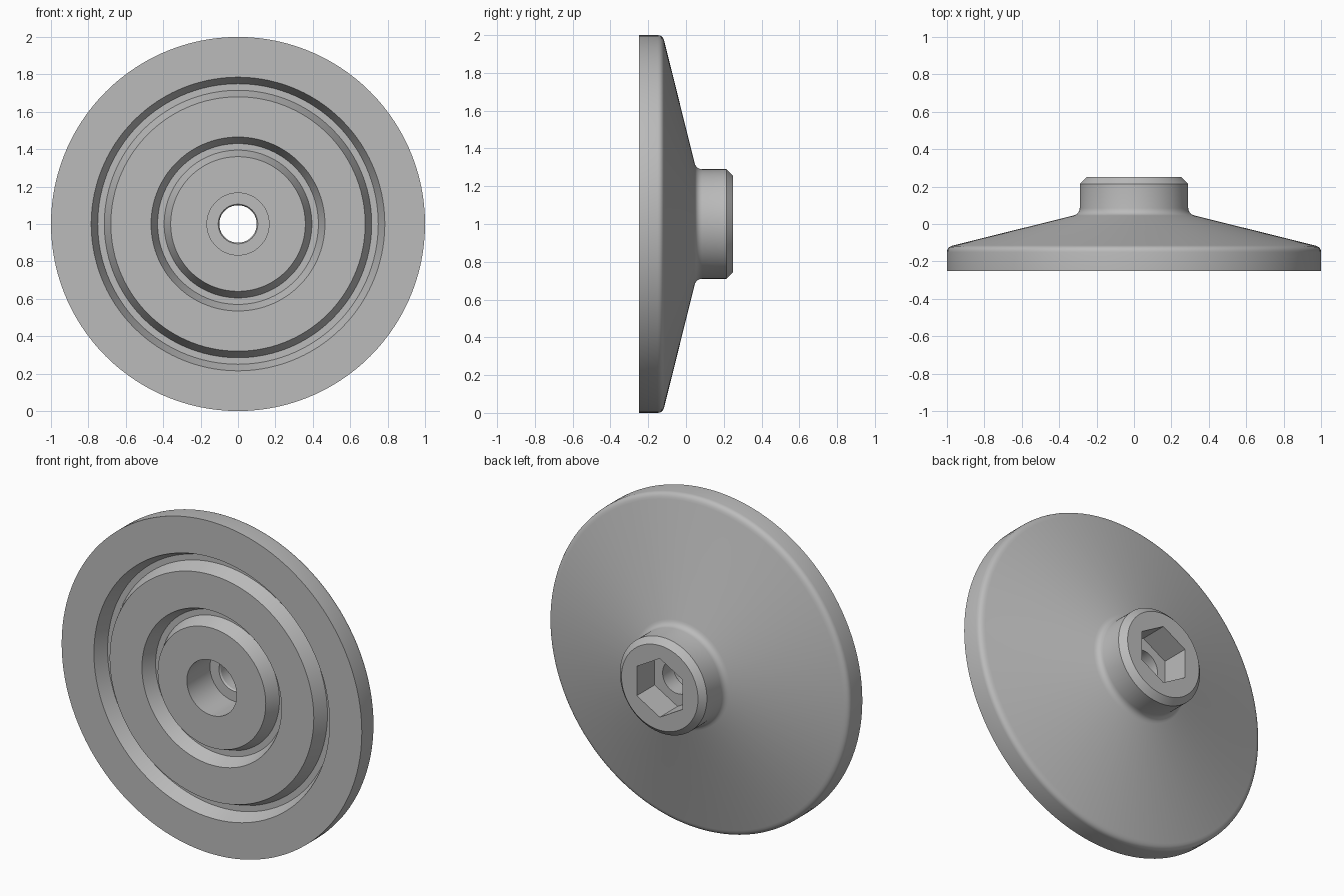
import bpy, bmesh, math

if "Cube" in bpy.data.objects:
    bpy.data.objects.remove(bpy.data.objects["Cube"], do_unlink=True)

SEGMENTS = 120
FRONT, BACK = -0.25, 0.25

grey = bpy.data.materials.new("plain_grey")
grey.use_nodes = True
colour = (0.5, 0.5, 0.5, 1)
grey.diffuse_color = colour
grey.node_tree.nodes["Principled BSDF"].inputs["Base Color"].default_value = colour


def groove(outer, wall=0.035, depth=0.08):
    """Trapezoid groove in the front face, from the outside inwards."""
    floor = FRONT + depth
    return [(outer, FRONT), (outer - wall, floor),
            (outer - 2 * wall, floor), (outer - 3 * wall, FRONT)]


def fillet(start, corner, end, steps=5):
    """Rounded corner as a quadratic curve."""
    pts = []
    for i in range(steps + 1):
        t = i / steps
        pts.append(tuple((1 - t) ** 2 * a + 2 * t * (1 - t) * b + t * t * c
                         for a, b, c in zip(start, corner, end)))
    return pts


def hex_radius(flat, i):
    """Distance to a hexagon's side, with a corner straight up."""
    sixth = SEGMENTS // 6
    return flat / math.cos(math.radians((i % sixth) / sixth * 60 - 30))


# Closed section as (radius, y): outer rim, sloped back, hub
section = [(1.0, FRONT)]
section += fillet((1.0, -0.15), (1.0, -0.122), (0.965, -0.114))
section += fillet((0.325, 0.045), (0.292, 0.053), (0.29, 0.085))
section += [(0.29, 0.215), (0.255, BACK)]
# Hex socket in the hub
hex_start = len(section)
section += [(0.153, BACK), (0.153, 0.08)]
# Through hole with a small chamfer, then the front counterbore
section += [(0.1, 0.08), (0.1, -0.02), (0.106, -0.03),
            (0.166, -0.03), (0.166, FRONT)]
# Front grooves, listed from the inside outwards
section += groove(0.465)[::-1] + groove(0.785)[::-1]

# Sweep the section around the y axis
bm = bmesh.new()
rings = []
for i in range(SEGMENTS):
    a = math.tau * i / SEGMENTS
    ring = []
    for k, (r, y) in enumerate(section):
        if k in (hex_start, hex_start + 1):
            r = hex_radius(r, i)
        ring.append(bm.verts.new((r * math.sin(a), y, 1 + r * math.cos(a))))
    rings.append(ring)
for i, ring in enumerate(rings):
    following = rings[(i + 1) % SEGMENTS]
    for k in range(len(section)):
        n = (k + 1) % len(section)
        bm.faces.new((ring[k], ring[n], following[n], following[k]))
bmesh.ops.recalc_face_normals(bm, faces=bm.faces)

mesh = bpy.data.meshes.new("flanged_disc")
bm.to_mesh(mesh)
bm.free()
mesh.materials.append(grey)
disc = bpy.data.objects.new("flanged_disc", mesh)
bpy.context.collection.objects.link(disc)

bpy.ops.object.select_all(action="DESELECT")
disc.select_set(True)
bpy.context.view_layer.objects.active = disc
bpy.ops.object.shade_smooth_by_angle(angle=math.radians(25))
